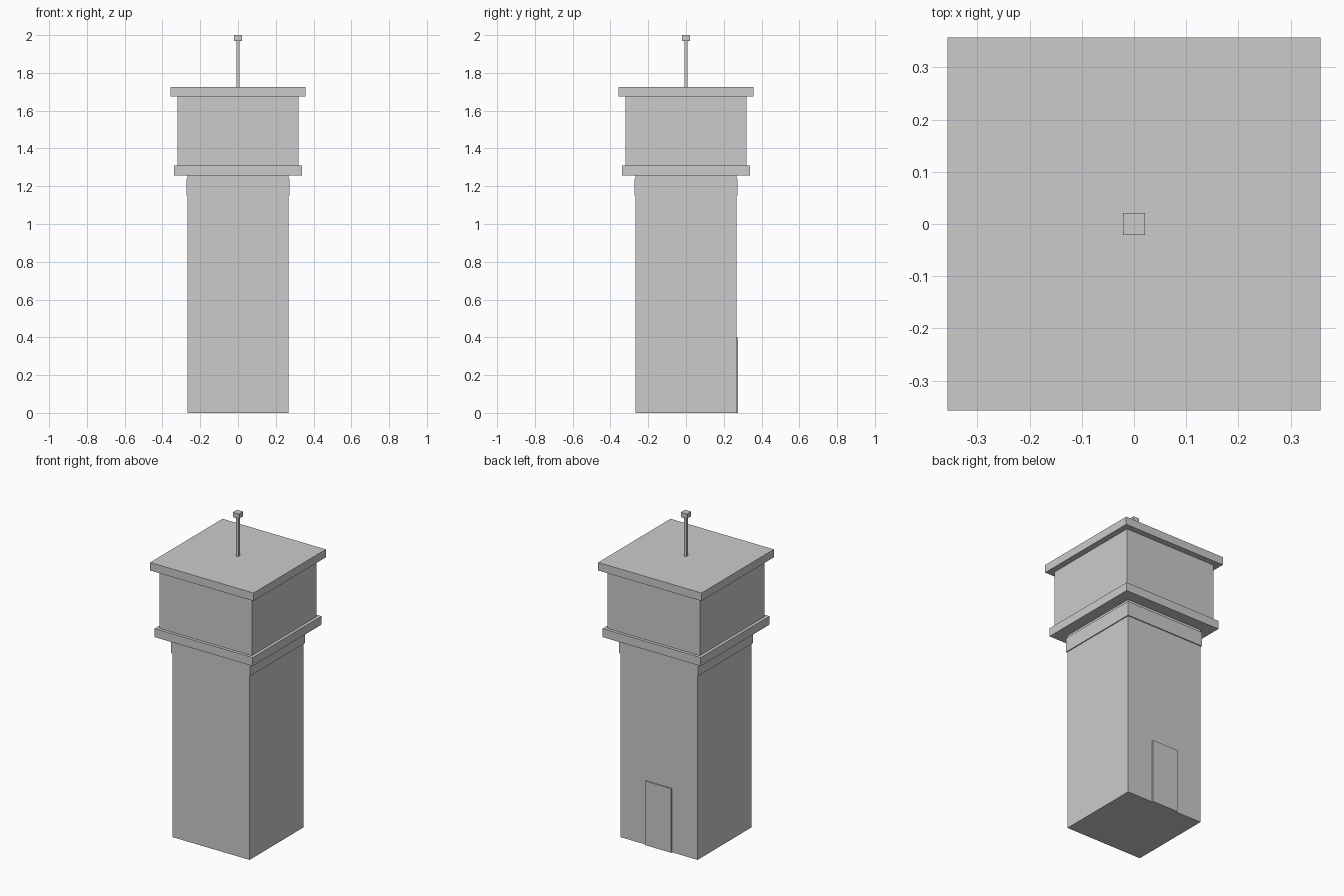
import bpy
import bmesh

cube = bpy.data.objects.get("Cube")
if cube:
    bpy.data.objects.remove(cube, do_unlink=True)

# One plain grey for the whole tower
grey = bpy.data.materials.new("light_grey")
grey.use_nodes = True
colour = (0.6, 0.6, 0.6, 1)
grey.diffuse_color = colour
grey.node_tree.nodes["Principled BSDF"].inputs["Base Color"].default_value = colour


def block(name, x, y, z):
    """Axis-aligned box from (min, max) ranges."""
    bm = bmesh.new()
    bmesh.ops.create_cube(bm, size=1)
    for v in bm.verts:
        v.co = [r[0] if c < 0 else r[1] for c, r in zip(v.co, (x, y, z))]
    mesh = bpy.data.meshes.new(name)
    bm.to_mesh(mesh)
    bm.free()
    mesh.materials.append(grey)
    obj = bpy.data.objects.new(name, mesh)
    bpy.context.collection.objects.link(obj)
    return obj


def storey(name, half, bottom, top):
    """Square block centred on the tower axis."""
    return block(name, (-half, half), (-half, half), (bottom, top))


# Tower, from the ground up
storey("shaft", 0.267, 0, 1.257)
storey("shaft_collar", 0.273, 1.15, 1.24)
storey("balcony_slab", 0.339, 1.257, 1.31)
storey("cabin", 0.32, 1.31, 1.675)
storey("roof_slab", 0.357, 1.675, 1.725)

# Mast on the roof
storey("mast", 0.008, 1.725, 1.97)
storey("mast_cap", 0.021, 1.97, 2.0)

# Door on the back wall
block("door", (-0.09, 0.09), (0.26, 0.275), (0, 0.4))
